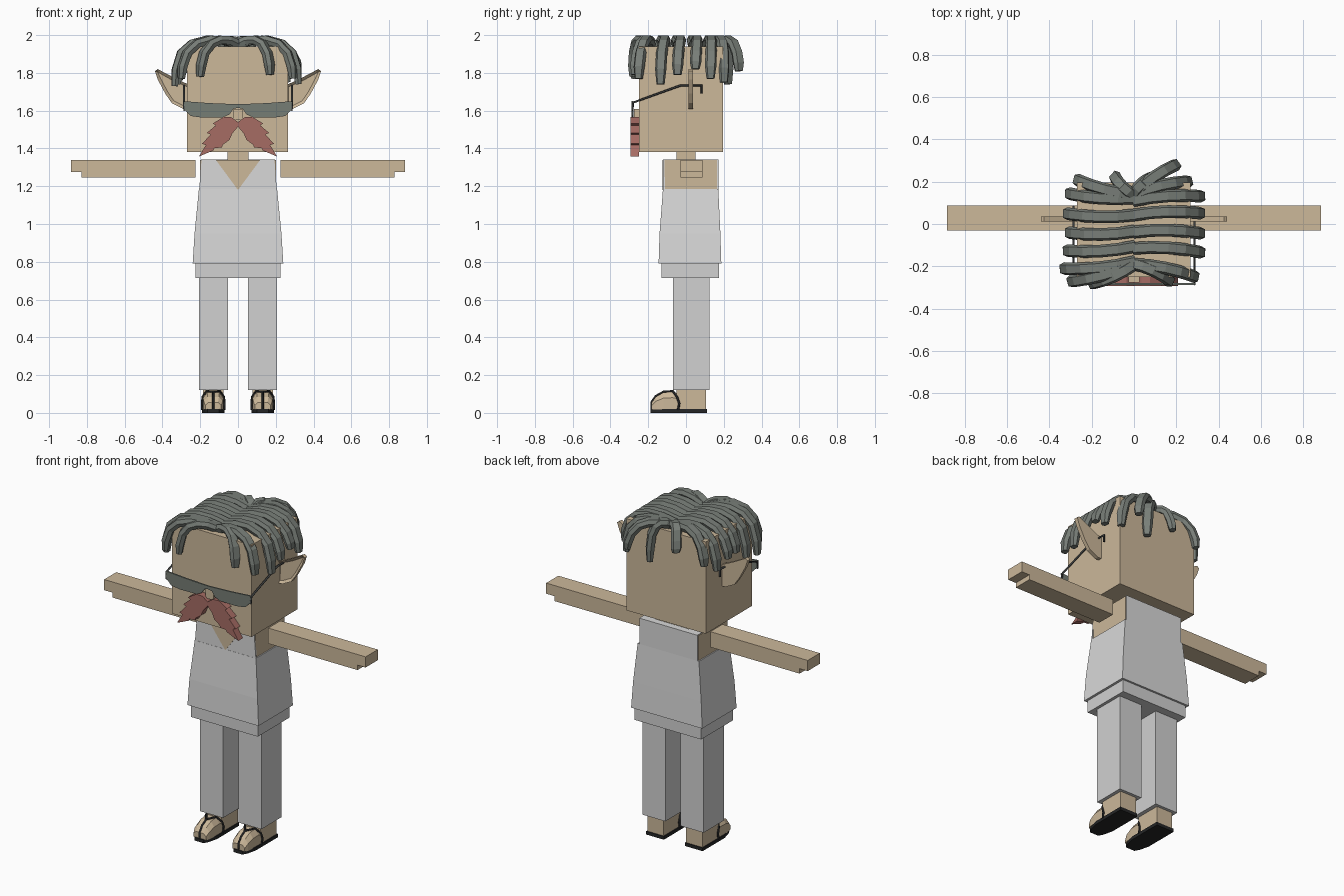
import bpy, bmesh
from mathutils import Vector

if "Cube" in bpy.data.objects:
    bpy.data.objects.remove(bpy.data.objects["Cube"], do_unlink=True)


def material(name, *srgb):
    col = [((c / 255 + 0.055) / 1.055) ** 2.4 for c in srgb] + [1]
    m = bpy.data.materials.new(name)
    m.use_nodes = True
    m.diffuse_color = col
    bsdf = next(n for n in m.node_tree.nodes if n.type == "BSDF_PRINCIPLED")
    bsdf.inputs["Base Color"].default_value = col
    return m


SKIN = material("skin tan", 204, 184, 154)
SHIRT = material("shirt white", 216, 216, 216)
TROUSERS = material("trouser grey", 209, 209, 209)
HAIR = material("hair grey", 120, 126, 120)
RED = material("moustache red", 166, 108, 100)
LENS = material("lens grey", 118, 125, 117)
FRAME = material("frame charcoal", 62, 64, 64)
BLACK = material("sandal black", 36, 37, 38)


def finish(name, bm, mat):
    bmesh.ops.recalc_face_normals(bm, faces=bm.faces)
    mesh = bpy.data.meshes.new(name)
    bm.to_mesh(mesh)
    bm.free()
    mesh.materials.append(mat)
    ob = bpy.data.objects.new(name, mesh)
    bpy.context.collection.objects.link(ob)
    return ob


def loft(name, rings, mat):
    """Skin a list of equal-length rings and cap both ends."""
    bm = bmesh.new()
    loops = [[bm.verts.new(p) for p in r] for r in rings]
    n = len(rings[0])
    for a, b in zip(loops, loops[1:]):
        for i in range(n):
            j = (i + 1) % n
            bm.faces.new((a[i], a[j], b[j], b[i]))
    bm.faces.new(loops[0])
    bm.faces.new(loops[-1])
    return finish(name, bm, mat)


def rect(x0, x1, y0, y1, z):
    return [(x0, y0, z), (x1, y0, z), (x1, y1, z), (x0, y1, z)]


def box(name, x, y, z, mat):
    return loft(name, [rect(*x, *y, h) for h in z], mat)


def prism(name, outline, y0, y1, mat, s=1):
    """Front-facing outline (x, z) extruded along y."""
    return loft(name, [[(s * x, y, z) for x, z in outline] for y in (y0, y1)], mat)


def tube(name, pts, r, mat):
    cu = bpy.data.curves.new(name, "CURVE")
    cu.dimensions = "3D"
    cu.bevel_depth = r
    cu.bevel_resolution = 1
    cu.use_fill_caps = True
    sp = cu.splines.new("POLY")
    sp.points.add(len(pts) - 1)
    for p, co in zip(sp.points, pts):
        p.co = (*co, 1)
    cu.materials.append(mat)
    ob = bpy.data.objects.new(name, cu)
    bpy.context.collection.objects.link(ob)


def lock(name, root, end):
    """One hair lock arching from the parting, then hanging down."""
    (rx, ry), (ex, ey, ez) = root, end
    d = Vector((ex - rx, ey - ry, 0))
    side = Vector((-d.y, d.x, 0)).normalized()
    drop = 1.92 - ez
    steps = [(0, 1.95), (0.25, 1.972), (0.5, 1.975), (0.73, 1.955), (0.9, 1.905),
             (0.98, 1.9 - drop * 0.45), (1, ez)]
    path = [Vector((rx, ry, 0)) + d * t + side * 0.05 * t * (1 - t) + Vector((0, 0, z))
            for t, z in steps]
    rings = []
    for i, p in enumerate(path):
        tan = (path[min(i + 1, len(path) - 1)] - path[max(i - 1, 0)]).normalized()
        nor = tan.cross(side).normalized()
        k = 0.72 if i == len(path) - 1 else 1
        rings.append([p + (side * a + nor * b) * k for a, b in
                      ((-.03, 0), (-.02, .022), (.02, .022), (.03, 0), (.02, -.022), (-.02, -.022))])
    loft(name, rings, HAIR)


# Head, neck and nose
box("head", (-0.27, 0.266), (-0.25, 0.195), (1.38, 1.94), SKIN)
box("neck", (-0.055, 0.055), (-0.05, 0.05), (1.33, 1.39), SKIN)
box("nose", (-0.026, 0.026), (-0.275, -0.24), (1.55, 1.61), SKIN)

# Torso with the top clothed by thin shirt panels
box("torso", (-0.2, 0.2), (-0.115, 0.165), (0.8, 1.338), SKIN)
loft("shirt_body", [rect(-0.24, 0.24, -0.145, 0.187, 0.79),
                    rect(-0.23, 0.23, -0.14, 0.182, 0.95),
                    rect(-0.207, 0.207, -0.122, 0.171, 1.185)], SHIRT)
box("shirt_back", (-0.196, 0.196), (0.13, 0.171), (1.17, 1.342), SHIRT)
for s, tag in ((1, "left"), (-1, "right")):
    prism("shirt_front_" + tag, [(0, 1.18), (0.206, 1.18), (0.2, 1.25), (0.193, 1.342), (0.118, 1.342)],
          -0.121, -0.112, SHIRT, s)
    prism("shirt_strap_" + tag, [(0.118, 1.335), (0.193, 1.335), (0.193, 1.342), (0.118, 1.342)],
          -0.118, 0.15, SHIRT, s)
# Skin shown in the neck opening
prism("neck_opening", [(0, 1.18), (0.118, 1.34), (-0.118, 1.34)], -0.1235, -0.112, SKIN)
box("hips", (-0.225, 0.225), (-0.13, 0.175), (0.715, 0.8), TROUSERS)

for s, tag in ((1, "left"), (-1, "right")):
    # Arm with a notch under the fingers
    prism("arm_" + tag, [(0.225, 1.245), (0.828, 1.245), (0.828, 1.275), (0.883, 1.275),
                         (0.883, 1.34), (0.225, 1.34)], -0.03, 0.087, SKIN, s)
    box("leg_" + tag, sorted((s * 0.052, s * 0.207)), (-0.07, 0.125), (0.122, 0.72), TROUSERS)

    # Foot: ankle block and rounded toes
    c = s * 0.131
    box("ankle_" + tag, (c - 0.055, c + 0.055), (-0.05, 0.107), (0.02, 0.13), SKIN)
    toe = [(-0.03, 0.055, 0.1), (-0.07, 0.055, 0.112), (-0.12, 0.054, 0.108),
           (-0.16, 0.05, 0.085), (-0.182, 0.042, 0.055)]
    loft("toes_" + tag, [[(c - w, y, 0.018), (c + w, y, 0.018), (c + w, y, h * 0.72),
                          (c + w * 0.6, y, h), (c - w * 0.6, y, h), (c - w, y, h * 0.72)]
                         for y, w, h in toe], SKIN)
    # Sandal sole and straps
    sole = [(-0.045, -0.16), (-0.03, -0.188), (0.03, -0.188), (0.045, -0.16), (0.06, -0.1),
            (0.06, 0.112), (-0.06, 0.112), (-0.06, -0.1)]
    loft("sandal_sole_" + tag, [[(c + x, y, z) for x, y in sole] for z in (0, 0.02)], BLACK)
    tube("toe_strap_" + tag, [(c, -0.184, 0.02), (c, -0.183, 0.058), (c, -0.16, 0.09), (c, -0.12, 0.112)],
         0.006, BLACK)
    for k in (-1, 1):
        tube("side_strap_" + tag, [(c, -0.12, 0.112), (c + k * 0.034, -0.07, 0.116),
                                   (c + k * 0.057, -0.048, 0.085), (c + k * 0.06, -0.036, 0.05),
                                   (c + k * 0.059, -0.042, 0.015)], 0.006, BLACK)

    # Pointed ear with a hollowed front
    ear = prism("ear_" + tag, [(0.255, 1.735), (0.34, 1.775), (0.425, 1.82), (0.44, 1.81), (0.425, 1.765),
                               (0.385, 1.69), (0.35, 1.64), (0.29, 1.61), (0.255, 1.61)],
                0.012, 0.036, SKIN, s)
    bm = bmesh.new()
    bm.from_mesh(ear.data)
    bm.normal_update()
    front = [f for f in bm.faces if f.normal.y < -0.9]
    bmesh.ops.inset_region(bm, faces=front, thickness=0.016)
    bmesh.ops.translate(bm, vec=(0, 0.014, 0), verts=front[0].verts)
    bm.to_mesh(ear.data)
    bm.free()

    # Sunglasses
    prism("lens_" + tag, [(0, 1.634), (0.15, 1.64), (0.288, 1.65), (0.282, 1.605), (0.25, 1.572),
                          (0.19, 1.563), (0.08, 1.565), (0.045, 1.58), (0.025, 1.61), (0, 1.615)],
          -0.288, -0.279, LENS, s)
    tube("temple_" + tag, [(s * 0.284, -0.284, 1.6), (s * 0.286, -0.28, 1.643), (s * 0.286, -0.03, 1.733),
                           (s * 0.286, 0.082, 1.733), (s * 0.286, 0.082, 1.69)], 0.006, FRAME)

    # Jagged moustache half
    prism("moustache_" + tag, [(0, 1.54), (0.035, 1.565), (0.075, 1.567), (0.132, 1.533), (0.118, 1.522),
                               (0.165, 1.482), (0.145, 1.474), (0.19, 1.425), (0.17, 1.418), (0.207, 1.357),
                               (0.13, 1.39), (0.125, 1.402), (0.085, 1.405), (0.08, 1.42), (0.045, 1.445),
                               (0.03, 1.48), (0, 1.515)], -0.293, -0.248, RED, s)

# Hair locks: root on the parting, then the hanging tip
left_tips = [(0.17, -0.27, 1.79), (0.29, -0.25, 1.77), (0.32, -0.135, 1.74), (0.32, -0.045, 1.79),
             (0.32, 0.05, 1.82), (0.32, 0.13, 1.77), (0.26, 0.2, 1.75), (0.2, 0.28, 1.81), (0.09, 0.222, 1.74)]
right_tips = [(-0.2, -0.28, 1.78), (-0.3, -0.27, 1.77), (-0.335, -0.21, 1.73), (-0.32, -0.125, 1.74),
              (-0.31, -0.04, 1.8), (-0.32, 0.05, 1.8), (-0.31, 0.145, 1.76), (-0.27, 0.21, 1.8),
              (-0.09, 0.225, 1.84)]
for tag, tips in (("left", left_tips), ("right", right_tips)):
    for i, tip in enumerate(tips):
        root_y = max(-0.19, min(0.14, tip[1] * 0.85))
        lock(f"hair_lock_{tag}_{i}", (0, root_y), tip)
